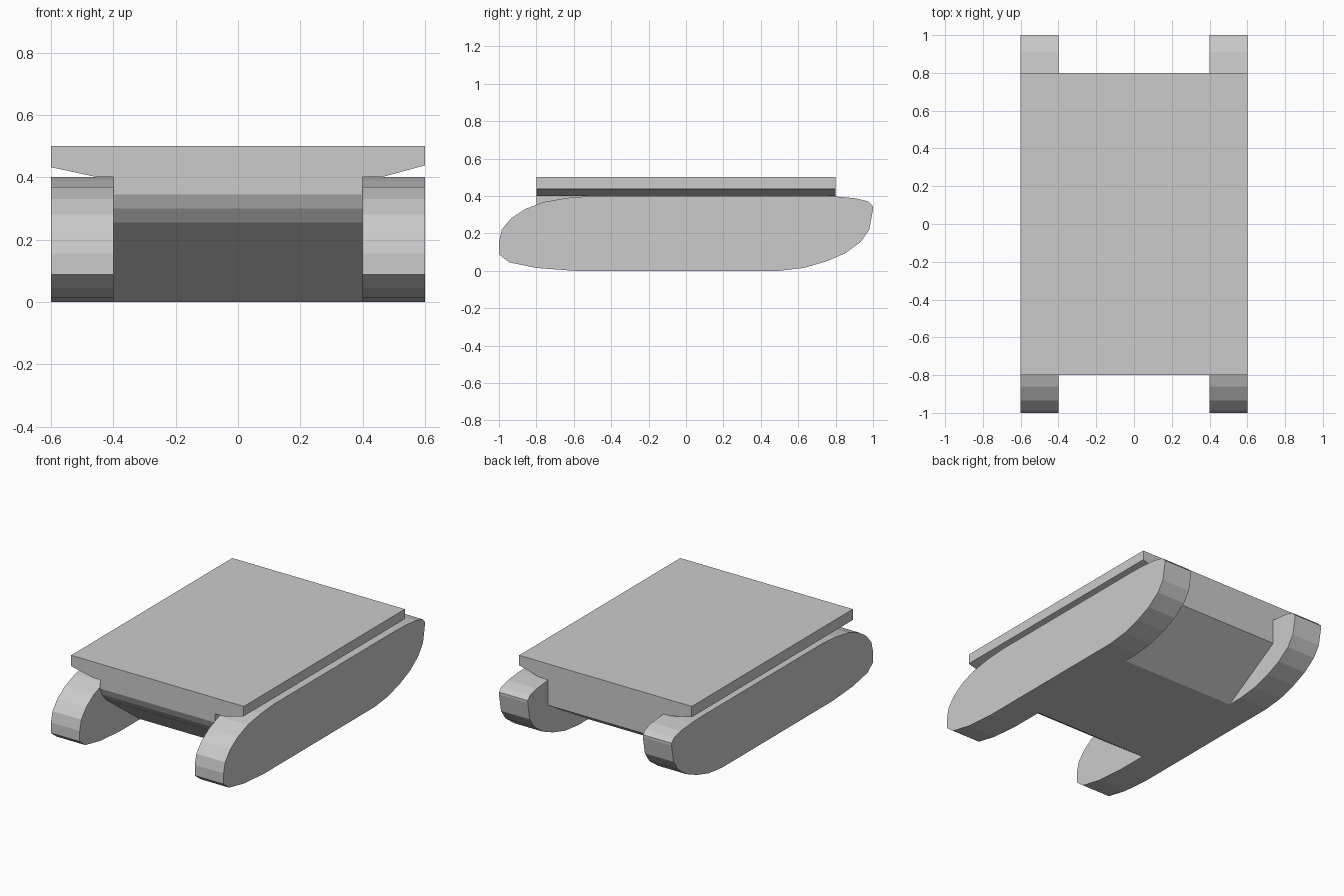
import bpy
import bmesh
from mathutils import Vector

if "Cube" in bpy.data.objects:
    bpy.data.objects.remove(bpy.data.objects["Cube"])


def prism(name, points, place, start, end):
    """Extrude a closed 2D profile between two positions on the third axis."""
    bm = bmesh.new()
    face = bm.faces.new([bm.verts.new(place(a, b, start)) for a, b in points])
    out = bmesh.ops.extrude_face_region(bm, geom=[face])
    verts = [g for g in out["geom"] if isinstance(g, bmesh.types.BMVert)]
    shift = Vector(place(0, 0, end)) - Vector(place(0, 0, start))
    bmesh.ops.translate(bm, verts=verts, vec=shift)
    bmesh.ops.recalc_face_normals(bm, faces=bm.faces)
    mesh = bpy.data.meshes.new(name)
    bm.to_mesh(mesh)
    bm.free()
    obj = bpy.data.objects.new(name, mesh)
    bpy.context.collection.objects.link(obj)
    return obj


def along_x(a, b, t):
    return (t, a, b)


def along_y(a, b, t):
    return (a, t, b)


# Tracks: rounded side profile, low nose at the front, high at the back
track = [
    (-0.6, 0), (0.5, 0), (0.63, 0.015), (0.75, 0.05), (0.85, 0.093),
    (0.935, 0.155), (0.98, 0.22), (1.0, 0.33), (1.0, 0.345), (0.975, 0.37),
    (0.91, 0.387), (0.8, 0.397), (0.7, 0.4), (-0.5, 0.4), (-0.63, 0.39),
    (-0.76, 0.368), (-0.86, 0.33), (-0.935, 0.28), (-0.985, 0.22),
    (-1.0, 0.155), (-1.0, 0.088), (-0.945, 0.045), (-0.8, 0.015),
]
for side, x0, x1 in (("left", -0.6, -0.4), ("right", 0.4, 0.6)):
    prism(side + "_track", track, along_x, x0, x1)

# Hull between the tracks, cut away under the nose and the tail
hull = [(-0.4, 0), (0.4, 0), (0.8, 0.24), (0.8, 0.4), (-0.8, 0.4),
        (-0.8, 0.345), (-0.78, 0.30), (-0.745, 0.255)]
prism("hull", hull, along_x, -0.4, 0.4)

# Deck over the tracks with undersides that taper inwards
deck = [(-0.6, 0.5), (-0.6, 0.432), (-0.45, 0.4), (0.46, 0.4),
        (0.6, 0.438), (0.6, 0.5)]
prism("deck", deck, along_y, -0.8, 0.8)
